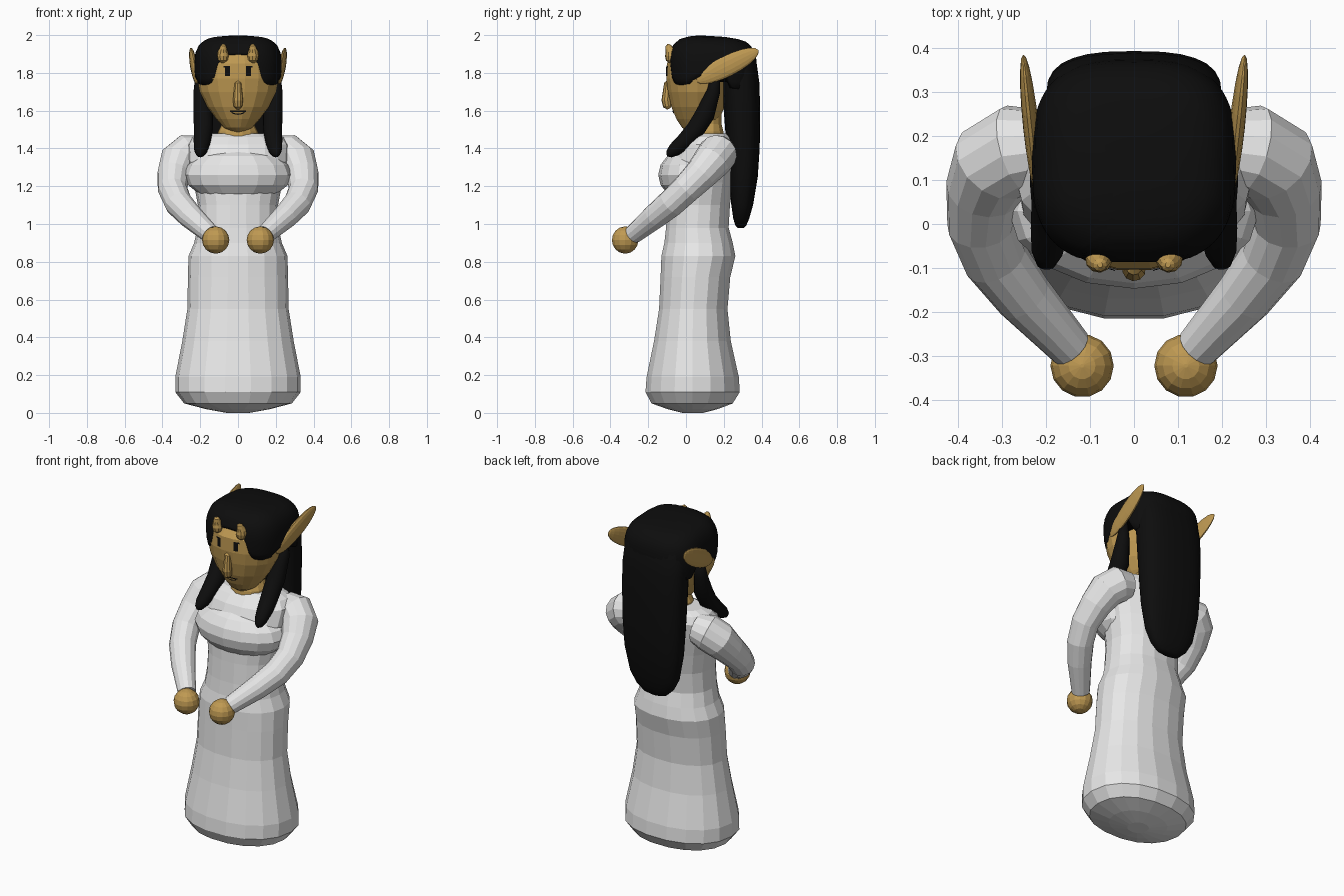
import bpy, math
from mathutils import Vector, Matrix
from mathutils.bvhtree import BVHTree

if "Cube" in bpy.data.objects:
    bpy.data.objects.remove(bpy.data.objects["Cube"])


def material(name, rgb):
    m = bpy.data.materials.new(name)
    m.diffuse_color = (*rgb, 1)
    m.use_nodes = True
    m.node_tree.nodes["Principled BSDF"].inputs["Base Color"].default_value = m.diffuse_color
    return m


WHITE = material("white_cloth", (0.80, 0.80, 0.80))
GOLD = material("golden_skin", (0.52, 0.32, 0.085))
BLACK = material("black_hair", (0.004, 0.004, 0.004))


def add_mesh(name, verts, faces, mat, mirror=False, smooth=False):
    me = bpy.data.meshes.new(name)
    me.from_pydata([tuple(v) for v in verts], [], faces)
    me.materials.append(mat)
    ob = bpy.data.objects.new(name, me)
    bpy.context.collection.objects.link(ob)
    if mirror:
        ob.modifiers.new("mirror", 'MIRROR').use_mirror_merge = False
    for p in me.polygons:
        p.use_smooth = smooth
    return ob


def skin(name, rings, mat, **kw):
    """Join rings of equal point count into a closed surface."""
    n = len(rings[0])
    verts = [p for r in rings for p in r]
    faces = [(i * n + j, i * n + (j + 1) % n, (i + 1) * n + (j + 1) % n, (i + 1) * n + j)
             for i in range(len(rings) - 1) for j in range(n)]
    faces.append(tuple(reversed(range(n))))
    faces.append(tuple(range((len(rings) - 1) * n, len(rings) * n)))
    return add_mesh(name, verts, faces, mat, **kw)


def spow(v, e):
    return math.copysign(abs(v) ** e, v)


def oval(hw, y0, y1, z, n, power=2.0):
    """Horizontal superellipse ring of half width hw from y0 to y1."""
    out = []
    for k in range(n):
        a = 2 * math.pi * k / n
        out.append(Vector((hw * spow(math.cos(a), 2 / power),
                           (y0 + y1) / 2 + (y1 - y0) / 2 * spow(math.sin(a), 2 / power), z)))
    return out


def loft(name, sections, mat, n=16, power=2.0, **kw):
    """Sections are (z, half width, front y, back y), bottom to top."""
    return skin(name, [oval(w, a, b, z, n, power) for z, w, a, b in sections], mat, **kw)


def tube(name, path, mat, n=12, **kw):
    """Path points are (x, y, z, radius)."""
    pts = [Vector(p[:3]) for p in path]
    t = (pts[1] - pts[0]).normalized()
    side = t.orthogonal().normalized()
    rings = []
    for i, p in enumerate(pts):
        nt = (pts[min(i + 1, len(pts) - 1)] - pts[max(i - 1, 0)]).normalized()
        side = t.rotation_difference(nt) @ side
        t = nt
        up = t.cross(side)
        rings.append([p + path[i][3] * (side * math.cos(2 * math.pi * k / n) + up * math.sin(2 * math.pi * k / n))
                      for k in range(n)])
    return skin(name, rings, mat, **kw)


def ellipsoid(name, centre, radii, mat, rot=Matrix(), n=16, m=10, **kw):
    rings = []
    for i in range(m + 1):
        f = math.pi * (0.02 + 0.96 * i / m) - math.pi / 2
        rings.append([Vector(centre) + rot @ Vector((radii[0] * math.cos(f) * math.cos(2 * math.pi * k / n),
                                                     radii[1] * math.cos(f) * math.sin(2 * math.pi * k / n),
                                                     radii[2] * math.sin(f))) for k in range(n)])
    return skin(name, rings, mat, **kw)


# dress: skirt, waist and torso
loft("dress", [(0.0, .06, -.02, .09), (0.02, .17, -.10, .17), (0.05, .285, -.185, .25),
               (0.11, .332, -.218, .288), (0.19, .332, -.212, .283), (0.38, .295, -.172, .24),
               (0.55, .268, -.145, .222), (0.72, .265, -.137, .237), (0.83, .262, -.133, .264),
               (0.90, .232, -.117, .25), (0.98, .215, -.108, .228), (1.10, .212, -.10, .235),
               (1.22, .235, -.095, .25), (1.33, .265, -.09, .265), (1.42, .27, -.045, .27),
               (1.46, .24, -.005, .25), (1.48, .19, .03, .22)], WHITE, n=18, power=2.2)

# bust
ellipsoid("bust", (0, 0.03, 1.26), (.285, .177, .145), WHITE, n=16, m=8)

# sleeves and hands
tube("sleeve", [(.20, .175, 1.385, .085), (.265, .17, 1.375, .103), (.315, .14, 1.335, .102),
                (.34, .08, 1.265, .088), (.347, 0.0, 1.185, .078), (.315, -.08, 1.11, .074),
                (.25, -.165, 1.04, .066), (.145, -.28, .945, .05)], WHITE, n=14, mirror=True)
ellipsoid("hand", (.118, -.322, .915), (.072, .072, .072), GOLD, n=14, m=8, mirror=True)

# neck and head
loft("neck", [(1.42, .11, .0, .2), (1.49, .105, .01, .2), (1.53, .085, .03, .19), (1.7, .085, .03, .19)],
     GOLD, n=14)
head = loft("head", [(1.485, .035, .015, .10), (1.51, .075, -.022, .14), (1.555, .115, -.052, .18),
                     (1.62, .163, -.079, .205), (1.70, .203, -.098, .22), (1.77, .217, -.107, .225),
                     (1.85, .212, -.104, .225), (1.91, .18, -.06, .22), (1.95, .12, .0, .18)], GOLD, n=18)
tree = BVHTree.FromPolygons([v.co for v in head.data.vertices], [p.vertices[:] for p in head.data.polygons])


def face_plate(name, x0, x1, z0, z1, bend=0.0, cols=6, rows=3, **kw):
    """Thin patch projected onto the front of the head."""
    verts = []
    for j in range(rows + 1):
        for i in range(cols + 1):
            u = i / cols
            x = x0 + (x1 - x0) * u
            z = z0 + (z1 - z0) * j / rows + bend * (2 * u - 1) ** 2
            hit = tree.ray_cast(Vector((x, -1, z)), Vector((0, 1, 0)))[0]
            verts.append((x, hit.y - .004, z))
    w = cols + 1
    faces = [(j * w + i, j * w + i + 1, (j + 1) * w + i + 1, (j + 1) * w + i)
             for j in range(rows) for i in range(cols)]
    return add_mesh(name, verts, faces, BLACK, **kw)


# eyes and mouth
face_plate("eye", .043, .069, 1.783, 1.832, mirror=True)
face_plate("eye_corner", .043, .076, 1.828, 1.837, mirror=True)
face_plate("upper_lip_line", -.042, .042, 1.594, 1.602)
face_plate("lower_lip_line", -.034, .034, 1.578, 1.584, bend=.010)

# nose
tube("nose", [(0, -.092, 1.757, .008), (0, -.098, 1.745, .018), (0, -.1, 1.70, .023), (0, -.103, 1.655, .027),
              (0, -.098, 1.625, .024), (0, -.09, 1.61, .010)], GOLD, n=10)

# small brow horns
tube("horn", [(.08, -.075, 1.855, .012), (.08, -.08, 1.868, .026), (.08, -.08, 1.89, .031), (.08, -.082, 1.912, .027),
              (.078, -.09, 1.93, .020), (.077, -.093, 1.945, .015), (.077, -.093, 1.952, .006)],
     GOLD, n=10, mirror=True)

# long pointed ears
along = Vector((.035, .325, .165)).normalized()
flat = Vector((1, 0, 0))
flat = (flat - along * flat.dot(along)).normalized()
wide = along.cross(flat)
ear_rot = Matrix((flat, wide, along)).transposed().to_4x4()
ellipsoid("ear", (.234, .22, 1.837), (.018, .056, .184), GOLD, rot=ear_rot, n=14, m=10, mirror=True)


# hair cap with an opening for the face
def interp(table, v):
    for (a, p), (b, q) in zip(table, table[1:]):
        if v <= b:
            f = max(0, (v - a) / (b - a))
            return p + (q - p) * f
    return table[-1][1]


def cap_scale(z):
    return interp([(1.73, .95), (1.78, .99), (1.86, 1.0), (1.91, .97), (1.95, .89), (1.98, .74),
                   (1.995, .5), (2.0, .2)], z)


def hem(x, y):
    if y < 0.03:
        return interp([(0, 1.897), (.07, 1.893), (.105, 1.865), (.122, 1.78), (.15, 1.742), (.19, 1.735),
                       (.23, 1.745)], abs(x))
    return interp([(.0, 1.745), (.06, 1.775), (.14, 1.815), (.2, 1.82), (.25, 1.72), (.4, 1.70)], y)


outline = oval(.232, -.092, .375, 0, 72, 2.9)
centre = Vector((0, .14, 0))
hems = [hem(p.x, p.y) for p in outline]
rings = []
for inner, t in [(.86, 0)] + [(1, k / 12) for k in range(13)]:
    ring = []
    for p, z0 in zip(outline, hems):
        z = z0 + (2.0 - z0) * math.sin(t * math.pi / 2)
        q = centre + (p - centre) * cap_scale(z) * inner
        q.z = z - max(0, q.y - .05) * .06 * t
        ring.append(q)
    rings.append(ring)
add_cap = skin("hair_cap", rings, BLACK, smooth=True)

# long back hair
loft("back_hair", [(0.978, .03, .275, .305), (0.99, .075, .262, .318), (1.03, .118, .25, .335), (1.1, .155, .24, .355),
                   (1.25, .183, .225, .38), (1.4, .192, .215, .39), (1.6, .198, .2, .393),
                   (1.75, .2, .19, .388), (1.88, .195, .15, .37), (1.95, .16, .14, .335)],
     BLACK, n=28, power=2.7, smooth=True)

# front side locks
tube("side_lock", [(.205, .16, 1.80, .02), (.2, .145, 1.70, .036), (.185, .10, 1.58, .052), (.183, .05, 1.50, .05),
                   (.19, -.01, 1.435, .045), (.197, -.062, 1.393, .036), (.2, -.09, 1.37, .022),
                   (.2, -.1, 1.362, .006)], BLACK, n=14, mirror=True, smooth=True)
